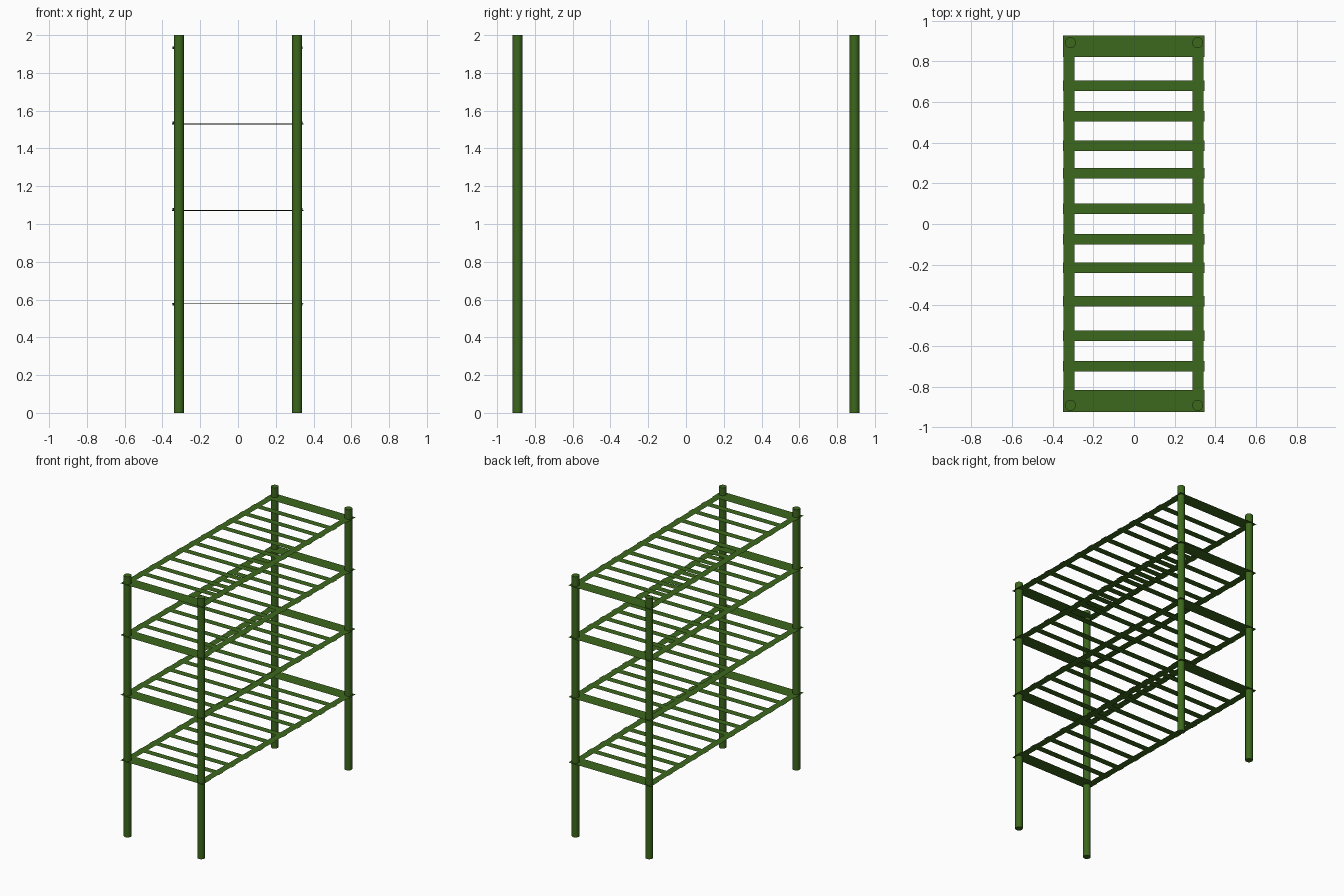
import bpy, bmesh

if "Cube" in bpy.data.objects:
    bpy.data.objects.remove(bpy.data.objects["Cube"])

green = bpy.data.materials.new("green_paint")
green.diffuse_color = (0.045, 0.135, 0.012, 1)
green.use_nodes = True
green.node_tree.nodes["Principled BSDF"].inputs["Base Color"].default_value = green.diffuse_color

SLOPE = -0.008                      # shelves lean very slightly toward the back
SHELF_Z = (0.575, 1.077, 1.535, 1.933)
POST_X, POST_Y, POST_R = 0.313, 0.892, 0.027
SLAT_Y = (-0.70, -0.55, -0.38, -0.215, -0.075, 0.075, 0.25, 0.385, 0.53, 0.68)


def post(name, x, y):
    bpy.ops.mesh.primitive_cylinder_add(vertices=16, radius=POST_R, depth=2,
                                        location=(x, y, 1))
    ob = bpy.context.object
    ob.name = name
    ob.data.materials.append(green)
    bpy.ops.object.shade_smooth_by_angle()


def shelf(name, z):
    bm = bmesh.new()

    def strip(x0, x1, y0, y1):
        corners = ((x0, y0), (x1, y0), (x1, y1), (x0, y1))
        bm.faces.new([bm.verts.new((x, y, y * SLOPE)) for x, y in corners])

    # wide end plates and narrow slats
    rows = [(-0.925, -0.818)]
    rows += [(y - 0.026, y + 0.026) for y in SLAT_Y]
    rows += [(0.823, 0.928)]
    for y0, y1 in rows:
        strip(-0.35, 0.348, y0, y1)
    # side rails filling the gaps between slats
    for (_, y0), (y1, _) in zip(rows, rows[1:]):
        for x0, x1 in ((-0.346, -0.292), (0.288, 0.342)):
            strip(x0, x1, y0, y1)

    me = bpy.data.meshes.new(name)
    bm.to_mesh(me)
    bm.free()
    me.materials.append(green)
    ob = bpy.data.objects.new(name, me)
    ob.location.z = z
    bpy.context.collection.objects.link(ob)


# four round corner posts
for side, sx in (("left", -1), ("right", 1)):
    for end, sy in (("front", -1), ("back", 1)):
        post(f"{end}_{side}_post", sx * POST_X, sy * POST_Y)

# four thin slatted shelves
for i, z in enumerate(SHELF_Z):
    shelf(f"shelf_{i + 1}", z)
